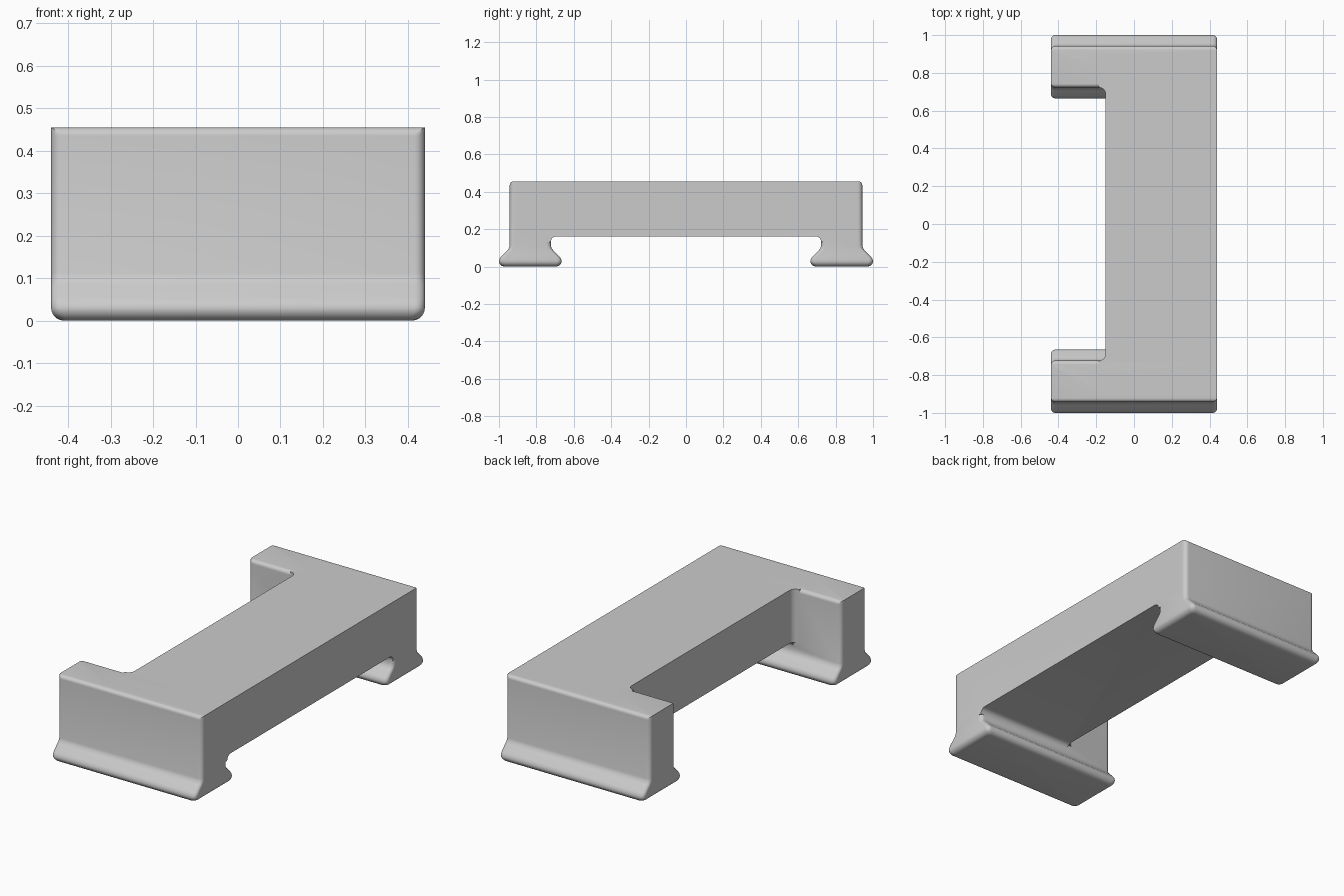
import bpy, bmesh
from math import sin, cos, pi, radians
from mathutils import Vector

cube = bpy.data.objects.get("Cube")
if cube:
    bpy.data.objects.remove(cube, do_unlink=True)

gray = bpy.data.materials.new("light gray")
gray.use_nodes = True
COLOR = (0.6, 0.6, 0.6, 1)
gray.diffuse_color = COLOR
gray.node_tree.nodes["Principled BSDF"].inputs["Base Color"].default_value = COLOR

HALF_X, TOP = 0.44, 0.455
LEG_Y, COLUMN, FOOT = 0.8325, 0.11, 0.1675   # leg centre, half depths
UNDER, RAIL_X = 0.162, -0.15                 # underside and inner side of the bridge
STEPS = 6


def finish(bm, name):
    bmesh.ops.recalc_face_normals(bm, faces=bm.faces)
    mesh = bpy.data.meshes.new(name)
    bm.to_mesh(mesh)
    bm.free()
    mesh.materials.append(gray)
    ob = bpy.data.objects.new(name, mesh)
    bpy.context.collection.objects.link(ob)
    return ob


def prism(name, points, offset):
    bm = bmesh.new()
    face = bm.faces.new([bm.verts.new(p) for p in points])
    new = bmesh.ops.extrude_face_region(bm, geom=[face])["geom"]
    bmesh.ops.translate(bm, vec=offset, verts=[v for v in new if isinstance(v, bmesh.types.BMVert)])
    return finish(bm, name)


def arc(cu, cv, r, start, end):
    angles = [radians(start + (end - start) * i / STEPS) for i in range(STEPS + 1)]
    return [(cu + r * cos(a), cv + r * sin(a)) for a in angles]


def rounded_rect(hx, hy, r):
    pts = []
    for k, (sx, sy) in enumerate([(1, 1), (-1, 1), (-1, -1), (1, -1)]):
        pts += arc(sx * (hx - r), sy * (hy - r), r, 90 * k, 90 * k + 90)
    return pts


def leg(name, center_y):
    rings = []
    # rounded foot bottom, then the flare up into the column
    for u, z in arc(0, 0.03, 0.03, -90, 0):
        rings.append((rounded_rect(HALF_X - 0.03 + u, FOOT - 0.03 + u, 0.024), z))
    for hy, z in [(0.164, 0.042), (0.157, 0.052), (0.125, 0.084), (0.115, 0.096), (COLUMN, 0.112)]:
        rings.append((rounded_rect(HALF_X, hy, 0.024), z))
    # rounded long top edges, mitred into the rounded uprights
    column = rounded_rect(HALF_X, COLUMN, 0.024)
    for u, z in arc(0, TOP - 0.02, 0.02, 0, 90):
        limit = COLUMN - 0.02 + u
        rings.append(([(x, max(-limit, min(limit, y))) for x, y in column], z))
    bm = bmesh.new()
    loops = [[bm.verts.new((x, y + center_y, z)) for x, y in ring] for ring, z in rings]
    for low, high in zip(loops, loops[1:]):
        for i in range(len(low)):
            j = (i + 1) % len(low)
            bm.faces.new((low[i], low[j], high[j], high[i]))
    bm.faces.new(loops[0][::-1])
    bm.faces.new(loops[-1])
    bmesh.ops.remove_doubles(bm, verts=bm.verts, dist=1e-5)
    return finish(bm, name)


# Bridge deck, flaring into the legs through plan fillets
R = 0.035
wall = LEG_Y - COLUMN
half = arc(RAIL_X - R, wall - R, R, 0, 90) + [(RAIL_X - R, LEG_Y), (RAIL_X, 0.9), (HALF_X, 0.9)]
plan = half + [(x, -y) for x, y in reversed(half)]
bridge = prism("bridge", [(x, y, UNDER) for x, y in plan], Vector((0, 0, TOP - UNDER)))

parts = []
for side, label in ((-1, "front"), (1, "back")):
    parts.append(leg(label + "_leg", side * LEG_Y))
    # Fillet between the bridge underside and the leg
    F = 0.03
    curve = arc(wall - F, UNDER - F, F, 90, 0)
    curve += [(wall + 0.04, UNDER - F), (wall + 0.04, UNDER + 0.03), (wall - F, UNDER + 0.03)]
    parts.append(prism(label + "_fillet", [(RAIL_X, side * y, z) for y, z in curve],
                       Vector((HALF_X - RAIL_X, 0, 0))))

# Merge everything into one solid
for part in parts:
    mod = bridge.modifiers.new("join", "BOOLEAN")
    mod.operation = "UNION"
    mod.solver = "EXACT"
    mod.object = part
bpy.context.view_layer.update()
merged = bpy.data.meshes.new_from_object(bridge.evaluated_get(bpy.context.evaluated_depsgraph_get()))
bridge.modifiers.clear()
bridge.data = merged
for part in parts:
    bpy.data.objects.remove(part, do_unlink=True)

bpy.ops.object.select_all(action="DESELECT")
bridge.select_set(True)
bpy.context.view_layer.objects.active = bridge
bpy.ops.object.shade_smooth_by_angle(angle=radians(35))
